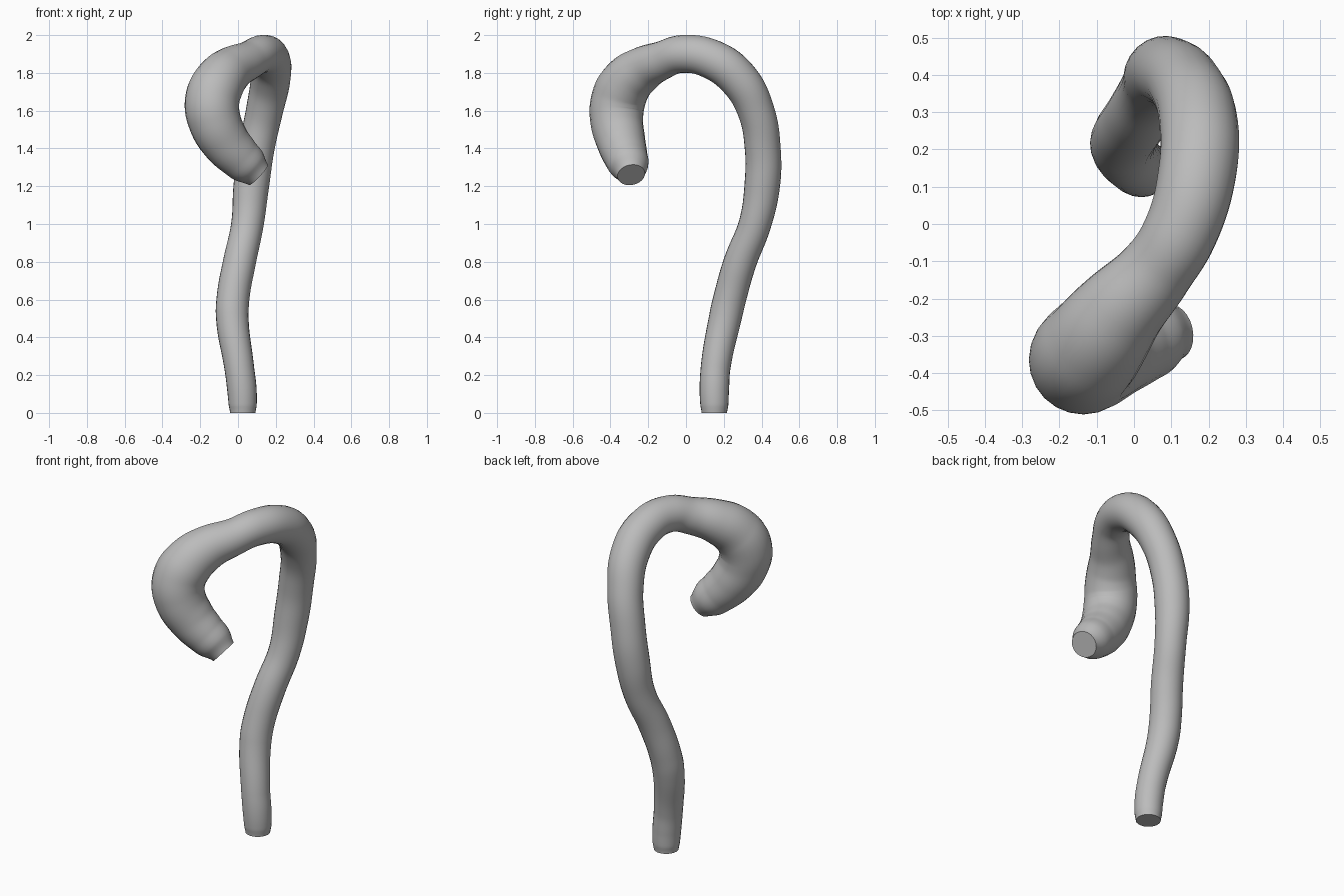
import bpy
import math

cube = bpy.data.objects.get("Cube")
if cube:
    bpy.data.objects.remove(cube, do_unlink=True)

# Single plain grey
grey = bpy.data.materials.new("plain grey")
grey.use_nodes = True
colour = (0.5, 0.5, 0.5, 1.0)
grey.diffuse_color = colour
grey.node_tree.nodes["Principled BSDF"].inputs["Base Color"].default_value = colour

# Centre line and radius: x, y, z, r
path = [
    (.025, .15, 0, .067), (.025, .15, .04, .074), (.02, .15, .13, .078),
    (.005, .158, .25, .079), (-.03, .207, .5, .086), (-.025, .235, .62, .087),
    (.008, .287, .8, .087), (.05, .365, 1, .086), (.07, .403, 1.2, .094),
    (.098, .406, 1.4, .095), (.14, .37, 1.6, .098), (.172, .28, 1.765, .105),
    (.17, .14, 1.87, .105), (.125, -.02, 1.9, .1), (.055, -.13, 1.865, .102),
    (-.04, -.235, 1.815, .122), (-.105, -.32, 1.74, .139), (-.137, -.36, 1.65, .144),
    (-.125, -.367, 1.55, .14), (-.07, -.345, 1.44, .13), (0, -.32, 1.36, .117),
    (.06, -.30, 1.305, .103), (.108, -.29, 1.26, .074),
]

# Curved tube swept along the centre line with flat ends
curve = bpy.data.curves.new("curved_tube", "CURVE")
curve.dimensions = "3D"
curve.bevel_depth = 1.0
curve.bevel_resolution = 10
curve.resolution_u = 8
curve.use_fill_caps = True
curve.twist_mode = "MINIMUM"
spline = curve.splines.new("BEZIER")
spline.radius_interpolation = "CARDINAL"
spline.bezier_points.add(len(path) - 1)
for point, (x, y, z, r) in zip(spline.bezier_points, path):
    point.co = (x, y, z)
    point.radius = r
    point.handle_left_type = point.handle_right_type = "AUTO"
curve.materials.append(grey)
tube = bpy.data.objects.new("curved_tube", curve)
bpy.context.collection.objects.link(tube)

# Turn into a smooth mesh with crisp end rims
bpy.ops.object.select_all(action="DESELECT")
tube.select_set(True)
bpy.context.view_layer.objects.active = tube
bpy.ops.object.convert(target="MESH")
tube = bpy.context.object
bpy.ops.object.mode_set(mode="EDIT")
bpy.ops.mesh.select_all(action="SELECT")
bpy.ops.mesh.remove_doubles(threshold=0.0001)
bpy.ops.mesh.normals_make_consistent(inside=False)
bpy.ops.object.mode_set(mode="OBJECT")
bpy.ops.object.shade_smooth_by_angle(angle=math.radians(40))
